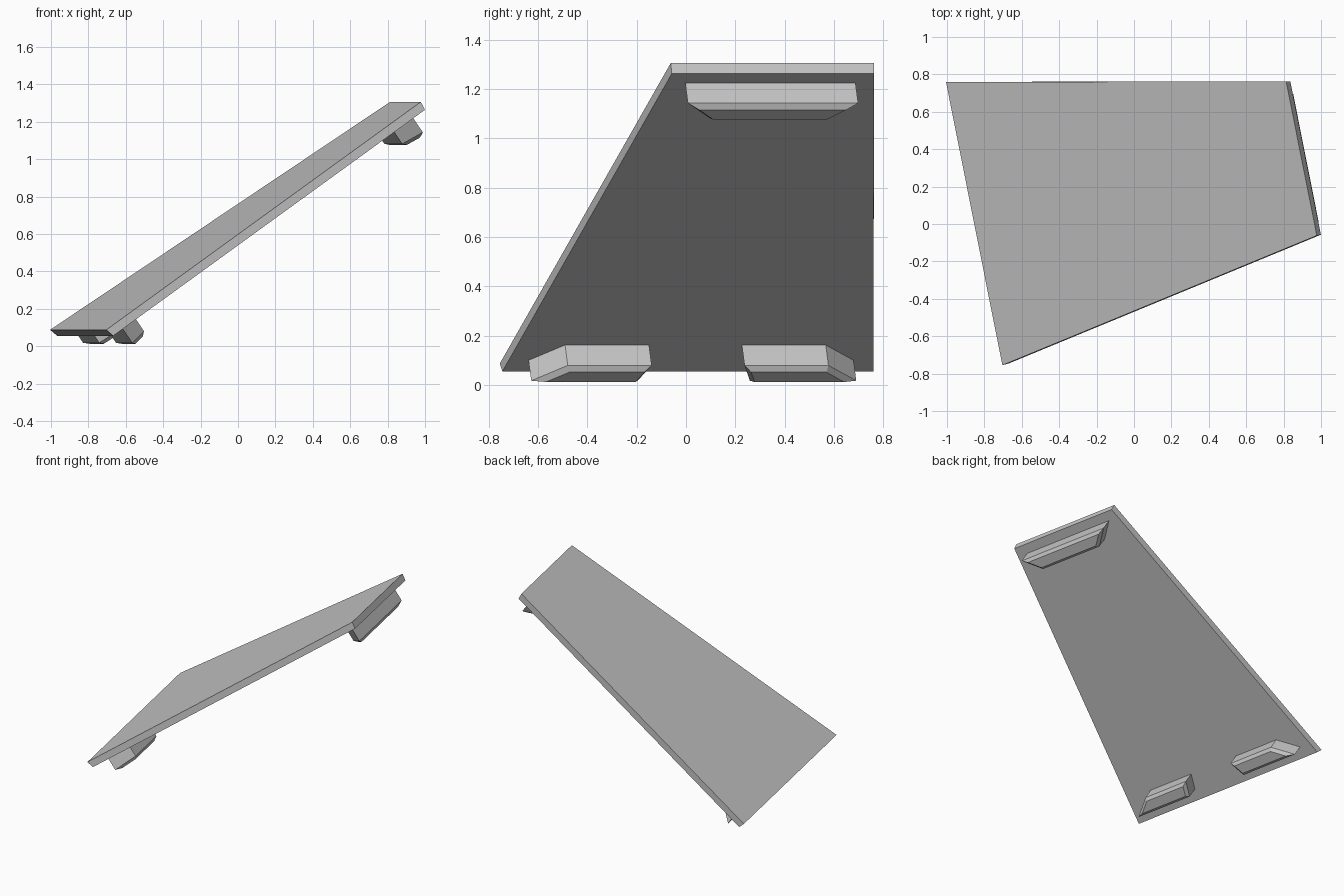
import bpy
import bmesh
from mathutils import Matrix, Vector

cube = bpy.data.objects.get("Cube")
if cube:
    bpy.data.objects.remove(cube, do_unlink=True)

grey = bpy.data.materials.new("plain_grey")
grey.use_nodes = True
colour = (0.56, 0.56, 0.56, 1)
grey.diffuse_color = colour
grey.node_tree.nodes["Principled BSDF"].inputs["Base Color"].default_value = colour

# Tilted frame on the slab's underside: x runs uphill, y across, z away from the slab
low_mid = Vector((-0.817, 0.0075, 0.055))
high_mid = Vector((0.9175, 0.3525, 1.263))
uphill = (high_mid - low_mid).normalized()
across = uphill.cross(Vector((0, 0, 1))).normalized()
down = uphill.cross(across)
frame = Matrix((uphill, across, down)).transposed().to_4x4()
frame.translation = low_mid
LENGTH = (high_mid - low_mid).length


def prism(name, near, far, bevel=0):
    """Join two four-sided rings; optionally chamfer the rim of the far one."""
    bm = bmesh.new()
    a = [bm.verts.new(p) for p in near]
    b = [bm.verts.new(p) for p in far]
    bm.faces.new(a)
    rim = bm.faces.new(b)
    for i in range(4):
        j = (i + 1) % 4
        bm.faces.new((a[i], a[j], b[j], b[i]))
    if bevel:
        bmesh.ops.bevel(bm, geom=list(rim.edges), offset=bevel,
                        offset_type='OFFSET', segments=1, affect='EDGES')
    bmesh.ops.recalc_face_normals(bm, faces=bm.faces)
    bm.transform(frame)
    mesh = bpy.data.meshes.new(name)
    bm.to_mesh(mesh)
    bm.free()
    mesh.materials.append(grey)
    obj = bpy.data.objects.new(name, mesh)
    bpy.context.collection.objects.link(obj)


def foot(name, plan):
    """Block standing on the underside with a chamfered sole."""
    prism(name, [(x, y, -0.01) for x, y in plan],
          [(x, y, 0.12) for x, y in plan], bevel=0.02)


# Tapered sloping slab
prism("sloping_slab",
      [(0, 0.767, 0), (0, -0.767, 0), (LENGTH, -0.418, 0), (LENGTH, 0.418, 0)],
      [(-0.013, 0.77, -0.048), (-0.013, -0.773, -0.048),
       (LENGTH + 0.006, -0.423, -0.048), (LENGTH + 0.006, 0.418, -0.048)])

# Long foot at the high end
top = LENGTH - 0.066
foot("upper_foot", [(top, 0.352), (top, -0.352),
                    (top - 0.11, -0.242), (top - 0.11, 0.242)])

# Mirrored pair of feet at the low end
for side, name in ((1, "lower_front_foot"), (-1, "lower_back_foot")):
    foot(name, [(0.19, side * 0.192), (0.19, side * 0.539),
                (0.08, side * 0.672), (0.08, side * 0.232)])
